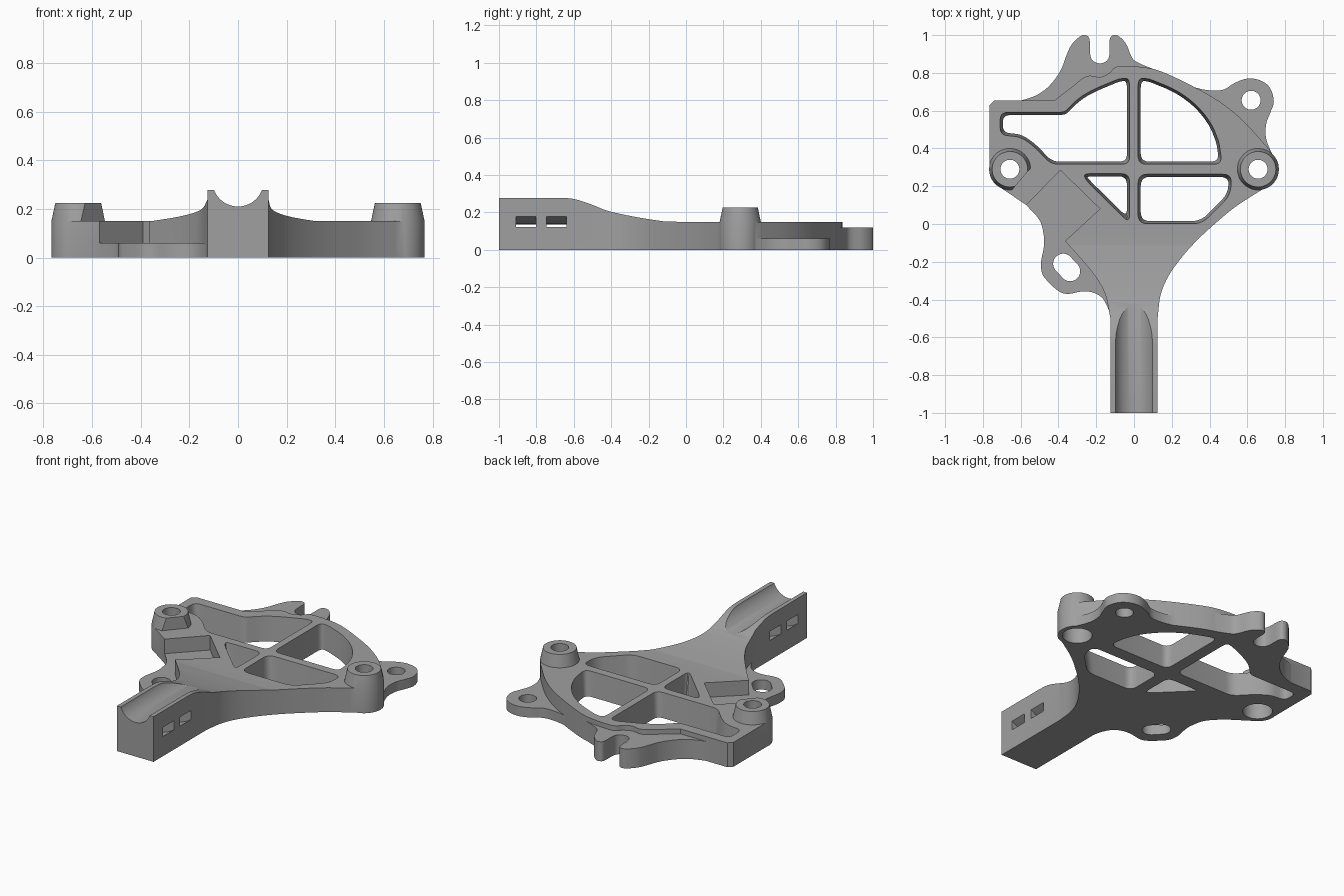
import bpy, bmesh, math
from mathutils import Vector

if "Cube" in bpy.data.objects:
    bpy.data.objects.remove(bpy.data.objects["Cube"])

grey = bpy.data.materials.new("plain_grey")
grey.diffuse_color = (0.35, 0.35, 0.35, 1)
grey.use_nodes = True
grey.node_tree.nodes["Principled BSDF"].inputs["Base Color"].default_value = grey.diffuse_color


def curve(pts, n=5):
    """Smooth open curve through the points."""
    p = [Vector(q) for q in pts]
    p = [2 * p[0] - p[1]] + p + [2 * p[-1] - p[-2]]
    out = []
    for i in range(1, len(p) - 2):
        a, b, c, d = p[i - 1:i + 3]
        for k in range(n):
            t = k / n
            out.append(0.5 * (2 * b + (c - a) * t + (2 * a - 5 * b + 4 * c - d) * t * t
                              + (3 * b - a - 3 * c + d) * t ** 3))
    return [tuple(v) for v in out] + [tuple(pts[-1])]


def arc(cx, cy, r, a0, a1, n=24):
    return [(cx + r * math.cos(math.radians(a0 + (a1 - a0) * i / n)),
             cy + r * math.sin(math.radians(a0 + (a1 - a0) * i / n))) for i in range(n + 1)]


def rounded(pts, r, n=5):
    """Round every corner of a closed polygon."""
    out, m = [], len(pts)
    for i in range(m):
        a, b, c = (Vector(pts[(i + k) % m]) for k in (-1, 0, 1))
        d1, d2 = a - b, c - b
        s = b + d1.normalized() * min(r, d1.length * 0.45)
        e = b + d2.normalized() * min(r, d2.length * 0.45)
        for k in range(n + 1):
            t = k / n
            out.append(tuple(s * (1 - t) ** 2 + b * 2 * t * (1 - t) + e * t * t))
    return out


def offset(pts, d):
    """Grow a closed polygon outward by d."""
    m = len(pts)
    area = sum(pts[i - 1][0] * pts[i][1] - pts[i][0] * pts[i - 1][1] for i in range(m))
    sign, out = (1 if area > 0 else -1), []
    for i in range(m):
        a, b, c = (Vector(pts[(i + k) % m]) for k in (-1, 0, 1))
        e1, e2 = (b - a).normalized(), (c - b).normalized()
        n1, n2 = Vector((e1.y, -e1.x)) * sign, Vector((e2.y, -e2.x)) * sign
        out.append(tuple(b + (n1 + n2) * (d / max(1 + n1.dot(n2), 0.25))))
    return out


def loft(name, rings):
    """Closed solid through a stack of 3D rings."""
    bm = bmesh.new()
    vs = [[bm.verts.new(p) for p in ring] for ring in rings]
    m = len(vs[0])
    bm.faces.new(vs[0][::-1])
    bm.faces.new(vs[-1])
    for lo, hi in zip(vs, vs[1:]):
        for i in range(m):
            j = (i + 1) % m
            bm.faces.new((lo[i], lo[j], hi[j], hi[i]))
    bm.normal_update()
    if bm.calc_volume(signed=True) < 0:
        bmesh.ops.reverse_faces(bm, faces=bm.faces[:])
    me = bpy.data.meshes.new(name)
    bm.to_mesh(me)
    bm.free()
    me.materials.append(grey)
    ob = bpy.data.objects.new(name, me)
    bpy.context.scene.collection.objects.link(ob)
    return ob


def prism(name, pts, lo, hi, axis="z"):
    put = {"z": lambda p, h: (p[0], p[1], h),
           "x": lambda p, h: (h, p[0], p[1]),
           "y": lambda p, h: (p[0], h, p[1])}[axis]
    return loft(name, [[put(p, h) for p in pts] for h in (lo, hi)])


def lathe(name, x, y, profile, n=48):
    return loft(name, [[(px, py, z) for px, py in arc(x, y, r, 0, 360 * (n - 1) / n, n - 1)]
                       for r, z in profile])


def volume(me):
    bm = bmesh.new()
    bm.from_mesh(me)
    v = bm.calc_volume(signed=True) if bm.faces else 0
    bm.free()
    return v


def combine(target, other, op):
    """Boolean with the first solver whose result has a sensible volume."""
    va, vb = volume(target.data), volume(other.data)
    low, high = (max(va, vb), va + vb) if op == "UNION" else (max(va - vb, va * 0.3), va)
    done = False
    for solver in ("MANIFOLD", "EXACT", "FLOAT"):
        mod = target.modifiers.new("cut", "BOOLEAN")
        mod.operation, mod.solver, mod.object = op, solver, other
        bpy.context.view_layer.update()
        dg = bpy.context.evaluated_depsgraph_get()
        me = bpy.data.meshes.new_from_object(target.evaluated_get(dg), depsgraph=dg)
        target.modifiers.clear()
        if low * 0.98 <= volume(me) <= high * 1.02:
            target.data = me
            done = True
            break
    if done or op == "DIFFERENCE":
        bpy.data.objects.remove(other, do_unlink=True)
    bpy.context.view_layer.update()


# main plate with the arm, full height
outline = [(-0.125, -1), (0.125, -1)]
outline += curve([(0.125, -0.5), (0.14, -0.38), (0.18, -0.28), (0.25, -0.18), (0.34, -0.08),
                  (0.45, 0.02), (0.55, 0.1), (0.715, 0.205)])
outline += [(0.755, 0.26), (0.755, 0.33)]
outline += curve([(0.72, 0.39), (0.58, 0.545), (0.45, 0.65), (0.3, 0.735), (0.15, 0.805),
                  (0.05, 0.83), (-0.085, 0.835), (-0.13, 0.8), (-0.18, 0.778),
                  (-0.25, 0.783), (-0.33, 0.725), (-0.42, 0.655)])
outline += [(-0.74, 0.655), (-0.765, 0.63), (-0.765, 0.27), (-0.71, 0.195),
            (-0.57, 0.1), (-0.39, 0.285), (-0.18, 0.08)]
outline += curve([(-0.365, -0.09), (-0.25, -0.22), (-0.19, -0.3), (-0.15, -0.38), (-0.125, -0.5)])
bracket = prism("bracket_body", outline, 0, 0.3)

# sloping top from the arm down to the plate
top = [(-1.2, 0.278)] + curve([(-0.68, 0.278), (-0.6, 0.272), (-0.51, 0.244), (-0.41, 0.206),
                               (-0.25, 0.172), (-0.11, 0.151)]) + [(-0.05, 0.15), (1.2, 0.15)]
combine(bracket, prism("top_cutter", top + [(1.2, 0.6), (-1.2, 0.6)], -1, 1, "x"), "DIFFERENCE")

# low front tab that is also the floor of the square pocket
front_tab = [(-0.59, 0.115)] + curve([(-0.57, 0.1), (-0.5, 0.02), (-0.478, -0.06), (-0.477, -0.12),
                                      (-0.492, -0.2), (-0.487, -0.26), (-0.46, -0.3),
                                      (-0.4, -0.355), (-0.35, -0.37), (-0.28, -0.358),
                                      (-0.22, -0.362), (-0.17, -0.39), (-0.14, -0.44),
                                      (-0.12, -0.5)])
front_tab += [(-0.09, -0.5), (-0.09, -0.3), (-0.3, -0.09), (-0.15, 0.08), (-0.39, 0.31)]
combine(bracket, prism("front_tab", front_tab, 0, 0.06), "UNION")

# low side tab
side_tab = curve([(0.28, 0.735), (0.38, 0.71), (0.47, 0.71), (0.53, 0.745), (0.6, 0.77),
                  (0.67, 0.76), (0.72, 0.72), (0.74, 0.65), (0.722, 0.59), (0.7, 0.53),
                  (0.7, 0.45), (0.74, 0.35)]) + [(0.65, 0.38), (0.5, 0.56), (0.28, 0.71)]
combine(bracket, prism("side_tab", side_tab, 0, 0.06), "UNION")

# rear flange with open notch
flange = curve([(-0.61, 0.65), (-0.52, 0.68), (-0.45, 0.73), (-0.39, 0.81), (-0.355, 0.9),
                (-0.33, 0.95), (-0.29, 0.99), (-0.26, 1.0), (-0.236, 0.98), (-0.232, 0.9),
                (-0.218, 0.865), (-0.18, 0.85), (-0.143, 0.865), (-0.13, 0.9), (-0.128, 0.98),
                (-0.105, 1.0), (-0.075, 0.99), (-0.04, 0.95), (-0.01, 0.88), (0.03, 0.85),
                (0.13, 0.81)])
flange += [(0.1, 0.79), (-0.05, 0.79), (-0.17, 0.76), (-0.26, 0.76), (-0.33, 0.7),
           (-0.42, 0.63), (-0.61, 0.63)]
combine(bracket, prism("rear_flange", flange, 0, 0.12), "UNION")

# tapered screw bosses, the left one flattened beside the pocket
for x in (-0.657, 0.657):
    boss = lathe("boss", x, 0.29, [(0.11, 0), (0.11, 0.15), (0.094, 0.225)])
    if x < 0:
        d = Vector((0.76, -0.65))
        t = Vector((0.65, 0.76))
        c = Vector((x, 0.29)) + d * 0.08
        flat = [tuple(c + t * 0.3), tuple(c - t * 0.3),
                tuple(c - t * 0.3 + d * 0.3), tuple(c + t * 0.3 + d * 0.3)]
        combine(boss, prism("flat_cutter", flat, -0.1, 0.4), "DIFFERENCE")
    combine(bracket, boss, "UNION")

# tapered through windows with rounded corners
windows = [
    ([(0.02, 0.775)] + curve([(0.08, 0.77), (0.22, 0.71), (0.33, 0.63), (0.41, 0.53),
                              (0.452, 0.43)], 3) + [(0.468, 0.315), (0.02, 0.315)], 0.045),
    ([(0.02, 0.265), (0.52, 0.265), (0.51, 0.15), (0.36, 0.0), (0.02, 0.0)], 0.05),
    ([(-0.27, 0.268), (-0.022, 0.268), (-0.022, 0.0), (-0.255, 0.23)], 0.045),
    ([(-0.022, 0.775)] + curve([(-0.08, 0.77), (-0.22, 0.71), (-0.3, 0.66), (-0.37, 0.592)], 3)
     + [(-0.71, 0.592), (-0.71, 0.47), (-0.6, 0.46), (-0.53, 0.41), (-0.44, 0.315),
        (-0.022, 0.315)], 0.04)]
for w, r in windows:
    rings = [[(x, y, z) for x, y in rounded(offset(w, d), r)]
             for z, d in ((-0.05, -0.02), (0.25, 0.008))]
    combine(bracket, loft("window_cutter", rings), "DIFFERENCE")

# screw holes: bosses counterbored from below, side tab, slotted front tab
for x in (-0.657, 0.657):
    combine(bracket, lathe("hole_cutter", x, 0.29, [(0.05, -0.1), (0.05, 0.4)]), "DIFFERENCE")
    combine(bracket, lathe("bore_cutter", x, 0.29, [(0.083, -0.1), (0.083, 0.1)]), "DIFFERENCE")
combine(bracket, lathe("hole_cutter", 0.62, 0.655, [(0.05, -0.1), (0.05, 0.4)]), "DIFFERENCE")
slot = arc(-0.375, -0.21, 0.053, 45, 225) + arc(-0.338, -0.25, 0.053, 225, 405)
combine(bracket, prism("slot_cutter", slot, -0.1, 0.3), "DIFFERENCE")

# round groove along the arm
combine(bracket, prism("groove_cutter", arc(0, 0.316, 0.106, 0, 352.5, 47), -1.1, -0.3, "y"),
        "DIFFERENCE")

# two curved strap slots through the arm
sag = [(0.15 * k / 6, 0.08 + 0.06 * (k / 6) ** 2) for k in range(-6, 7)]
strap = sag + [(x, z + 0.056) for x, z in reversed(sag)]
for y in (-0.91, -0.745):
    combine(bracket, prism("strap_cutter", strap, y, y + 0.107, "y"), "DIFFERENCE")

# smooth curved walls, crisp edges
for ob in list(bpy.context.scene.collection.objects):
    ob.data.materials.clear()
    ob.data.materials.append(grey)
    ob.data.shade_smooth()
    ob.data.set_sharp_from_angle(angle=math.radians(25))
